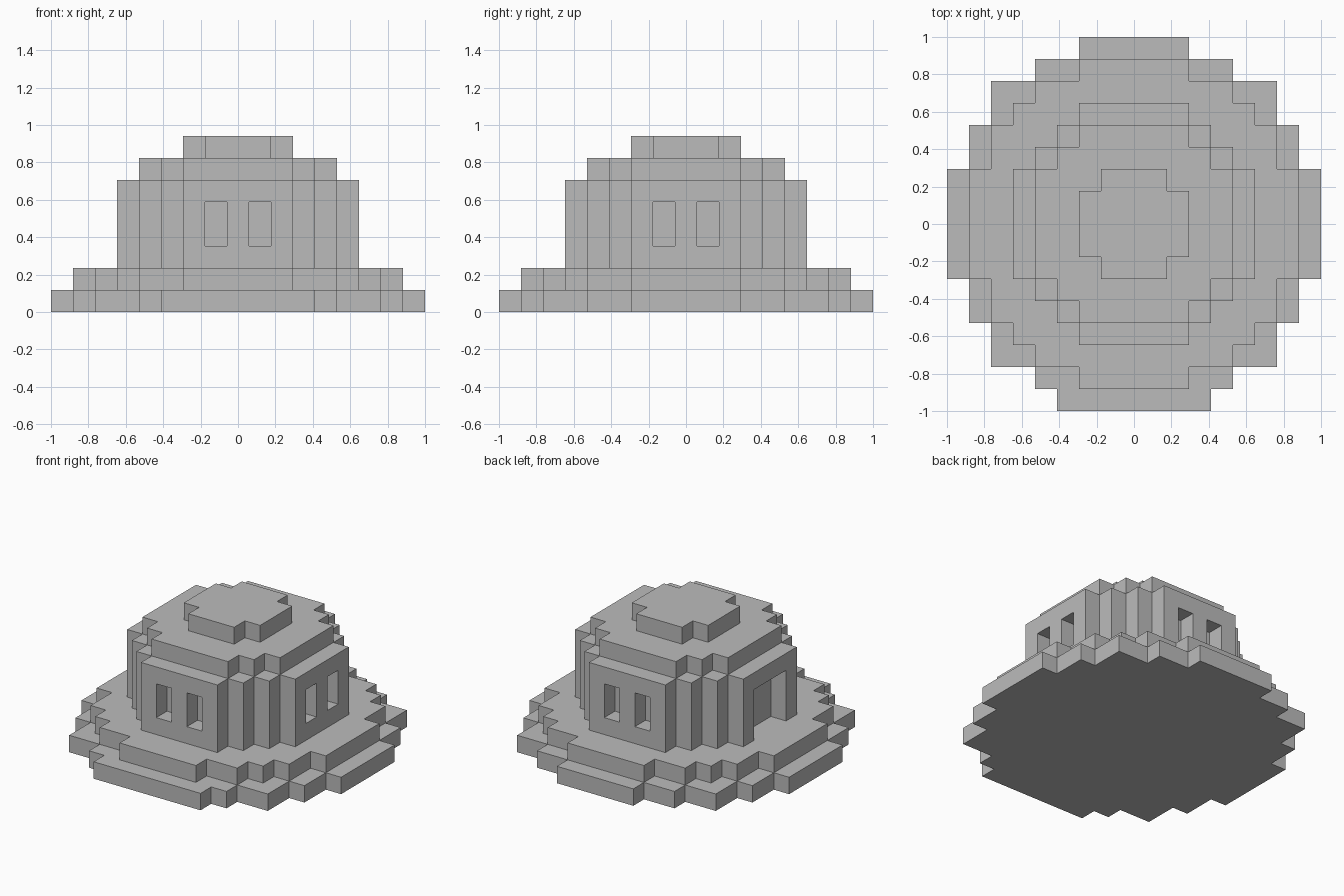
import bpy
import bmesh
from math import pi
from mathutils import Matrix

UNIT = 2 / 17  # edge length of one building block

if "Cube" in bpy.data.objects:
    bpy.data.objects.remove(bpy.data.objects["Cube"], do_unlink=True)

stone = bpy.data.materials.new("grey_stone")
stone.use_nodes = True
grey = (0.5, 0.5, 0.5, 1)
stone.diffuse_color = grey
stone.node_tree.nodes["Principled BSDF"].inputs["Base Color"].default_value = grey


def quadrant(steps):
    """Corner points of one stepped quarter, from the +x side round to +y."""
    points, last_y = [], None
    for y, x in steps:
        if last_y is not None:
            points.append((x, last_y))
        points.append((x, y))
        last_y = y
    return points


def make_object(name, bm):
    mesh = bpy.data.meshes.new(name)
    bmesh.ops.recalc_face_normals(bm, faces=bm.faces)
    bm.to_mesh(mesh)
    bm.free()
    mesh.materials.append(stone)
    obj = bpy.data.objects.new(name, mesh)
    bpy.context.collection.objects.link(obj)
    return obj


def tier(name, bottom, top, steps, front_steps=None):
    """Stepped round slab; steps are (y, half width) in blocks."""
    back = quadrant(steps)
    front = [(x, -y) for x, y in quadrant(front_steps or steps)]
    outline = back + [(-x, y) for x, y in reversed(back)]
    outline += [(-x, y) for x, y in front] + front[::-1]
    bm = bmesh.new()
    verts = [bm.verts.new((x * UNIT, y * UNIT, bottom * UNIT)) for x, y in outline]
    base = bm.faces.new(verts)
    raised = bmesh.ops.extrude_face_region(bm, geom=[base], use_keep_orig=True)
    moved = [g for g in raised["geom"] if isinstance(g, bmesh.types.BMVert)]
    bmesh.ops.translate(bm, verts=moved, vec=(0, 0, (top - bottom) * UNIT))
    return make_object(name, bm)


def add_box(bm, low, high, turn):
    """Box between two corners in blocks, turned about the vertical axis."""
    size = [(b - a) * UNIT for a, b in zip(low, high)]
    middle = [(a + b) / 2 * UNIT for a, b in zip(low, high)]
    matrix = (Matrix.Rotation(turn, 4, "Z") @ Matrix.Translation(middle)
              @ Matrix.Diagonal((*size, 1)))
    bmesh.ops.create_cube(bm, size=1, matrix=matrix)


# Two foundation steps; the lower one has a wider landing at the front
ground = [(2.5, 8.5), (4.5, 7.5), (6.5, 6.5), (7.5, 4.5), (8.5, 2.5)]
tier("lower_step", 0, 1, ground, ground[:-1] + [(8.5, 3.5)])
tier("upper_step", 1, 2, [(2.5, 7.5), (4.5, 6.5), (5.5, 5.5), (6.5, 4.5), (7.5, 2.5)])

# Round wall and the two roof tiers
wall = tier("wall", 2, 6, [(2.5, 5.5), (3.5, 4.5), (4.5, 3.5), (5.5, 2.5)])
tier("lower_roof", 6, 7, [(2.5, 4.5), (3.5, 3.5), (4.5, 2.5)])
tier("upper_roof", 7, 8, [(1.5, 2.5), (2.5, 1.5)])

# Recesses: paired windows on front, left and back, a doorway on the -x side
bm = bmesh.new()
for quarter in range(3):
    for side in (-1, 1):
        add_box(bm, (side - 0.5, -6.5, 3), (side + 0.5, -4.5, 5), quarter * pi / 2)
add_box(bm, (-1.5, -6.5, 1), (1.5, -4.5, 5), -pi / 2)
cutter = make_object("opening_cutter", bm)
cutter.hide_render = True

cut = wall.modifiers.new("openings", "BOOLEAN")
cut.operation = "DIFFERENCE"
cut.solver = "EXACT"
cut.object = cutter
depsgraph = bpy.context.evaluated_depsgraph_get()
carved = bpy.data.meshes.new_from_object(wall.evaluated_get(depsgraph))
wall.modifiers.clear()
wall.data = carved
bpy.data.objects.remove(cutter, do_unlink=True)
